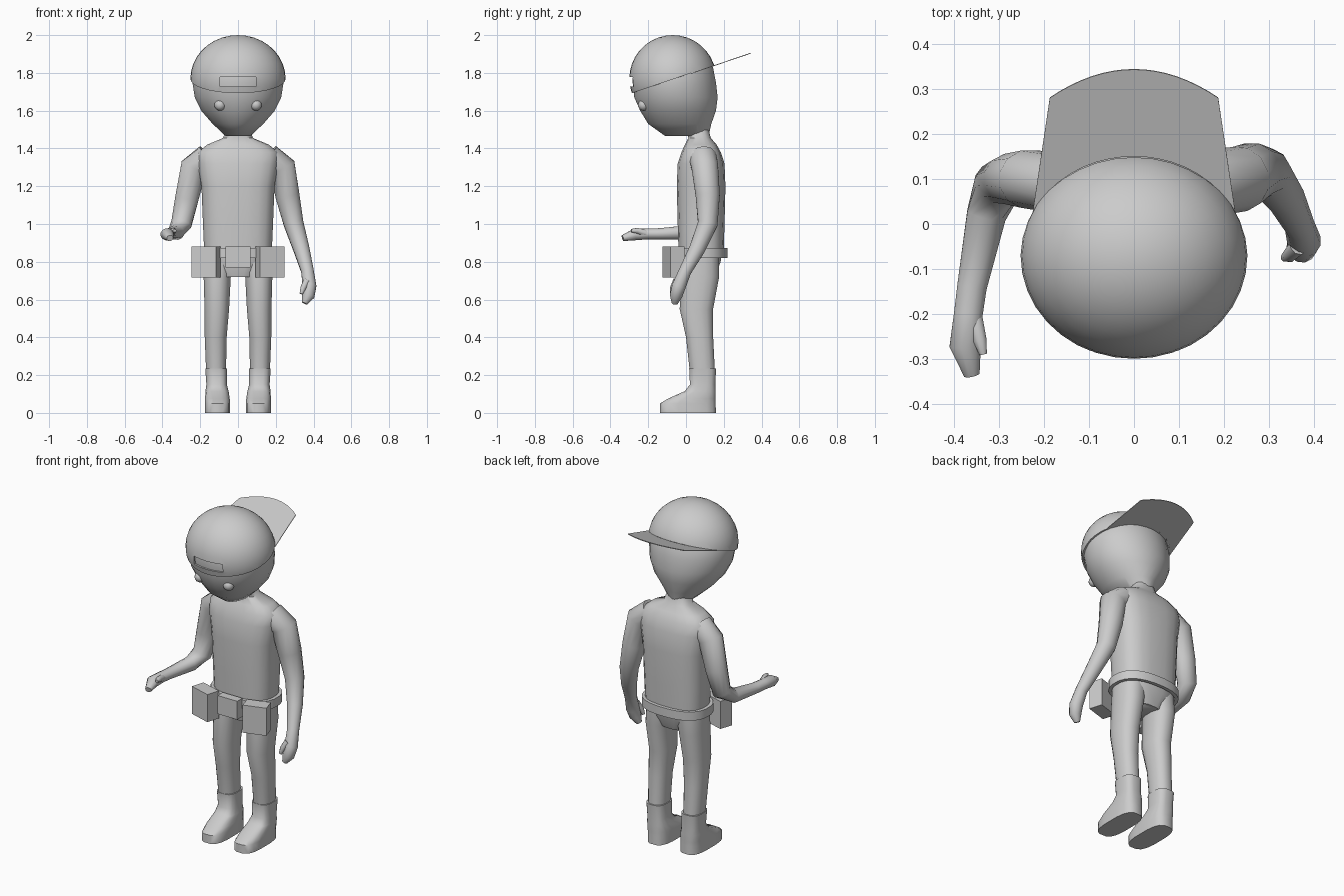
import bpy, bmesh, math
from mathutils import Vector, Matrix

if "Cube" in bpy.data.objects:
    bpy.data.objects.remove(bpy.data.objects["Cube"], do_unlink=True)

grey = bpy.data.materials.new("plain_grey")
grey.use_nodes = True
grey.diffuse_color = (0.6, 0.6, 0.6, 1)
grey.node_tree.nodes["Principled BSDF"].inputs["Base Color"].default_value = (0.6, 0.6, 0.6, 1)


def finish(name, bm, smooth=50, wall=0):
    """Turn a bmesh into a shaded object, with an optional wall thickness."""
    bmesh.ops.recalc_face_normals(bm, faces=bm.faces)
    mesh = bpy.data.meshes.new(name)
    bm.to_mesh(mesh)
    bm.free()
    mesh.materials.append(grey)
    ob = bpy.data.objects.new(name, mesh)
    bpy.context.collection.objects.link(ob)
    if wall:
        mod = ob.modifiers.new("wall", "SOLIDIFY")
        mod.thickness = wall
    bpy.ops.object.select_all(action="DESELECT")
    ob.select_set(True)
    bpy.context.view_layer.objects.active = ob
    if wall:
        bpy.ops.object.modifier_apply(modifier="wall")
    if smooth:
        bpy.ops.object.shade_smooth_by_angle(angle=math.radians(smooth))
    return ob


def skin(name, rings, caps=True, **kw):
    """Bridge a list of point rings into one surface."""
    bm = bmesh.new()
    loops = [[bm.verts.new(p) for p in ring] for ring in rings]
    n = len(loops[0])
    for a, b in zip(loops, loops[1:]):
        for i in range(n):
            j = (i + 1) % n
            bm.faces.new((a[i], a[j], b[j], b[i]))
    if caps:
        bm.faces.new(loops[0])
        bm.faces.new(loops[-1])
    return finish(name, bm, **kw)


def angles(n):
    return [2 * math.pi * (i + 0.5) / n for i in range(n)]


def stack(name, levels, side=1, sides=16, power=2, **kw):
    """Loft of level rings: (z, centre x, centre y, radius x, radius y)."""
    def soft(v):
        return math.copysign(abs(v) ** (2 / power), v)
    rings = [[(side * (cx + rx * soft(math.cos(a))), cy + ry * soft(math.sin(a)), z)
              for a in angles(sides)] for z, cx, cy, rx, ry in levels]
    return skin(name, rings, **kw)


def limb(name, path, sides=12, flat=1):
    """Tube along a path of (x, y, z, radius), rings square to the path."""
    pts = [Vector(p[:3]) for p in path]
    rings = []
    for i, p in enumerate(pts):
        t = (pts[min(i + 1, len(pts) - 1)] - pts[max(i - 1, 0)]).normalized()
        u = (Vector((1, 0, 0)) - t * t.x).normalized()
        v = t.cross(u) * flat
        rings.append([p + path[i][3] * (u * math.cos(a) + v * math.sin(a)) for a in angles(sides)])
    return skin(name, rings)


def box(name, centre, size, turn=0):
    bm = bmesh.new()
    bmesh.ops.create_cube(bm, size=1, matrix=Matrix.Translation(centre)
                          @ Matrix.Rotation(turn, 4, "Z") @ Matrix.Diagonal((*size, 1)))
    return finish(name, bm, smooth=0)


def ball(centre, radii, segments):
    bm = bmesh.new()
    bmesh.ops.create_uvsphere(bm, u_segments=segments, v_segments=segments // 2, radius=1,
                              matrix=Matrix.Translation(centre) @ Matrix.Diagonal((*radii, 1)))
    return bm


# Torso, neck and pelvis
stack("torso", [
    (0.84, 0, 0.08, 0.18, 0.12), (1.0, 0, 0.08, 0.187, 0.125), (1.2, 0, 0.08, 0.195, 0.13),
    (1.32, 0, 0.08, 0.215, 0.125), (1.38, 0, 0.08, 0.215, 0.105), (1.42, 0, 0.078, 0.165, 0.085),
    (1.455, 0, 0.072, 0.08, 0.06), (1.5, 0, 0.06, 0.065, 0.06)], sides=20, power=2.8)
stack("pelvis", [
    (0.87, 0, 0.08, 0.178, 0.115), (0.8, 0, 0.075, 0.178, 0.11), (0.72, 0, 0.07, 0.1, 0.085)],
    power=2.5)

# Head
stack("head", [
    (1.465, 0, 0.005, 0.065, 0.115), (1.53, 0, -0.033, 0.135, 0.168), (1.6, 0, -0.042, 0.196, 0.202),
    (1.67, 0, -0.053, 0.23, 0.222), (1.75, 0, -0.062, 0.243, 0.222), (1.83, 0, -0.068, 0.235, 0.212),
    (1.92, 0, -0.07, 0.17, 0.15), (1.97, 0, -0.07, 0.07, 0.06)], sides=28)
for side, word in ((1, "left"), (-1, "right")):
    finish(word + "_eye", ball((side * 0.095, -0.224, 1.63), (0.03, 0.03, 0.03), 16))

# Backward cap: dome trimmed along a sloping plane, with an opening in front
SLOPE, BASE = 0.34, 1.79
dome = ball((0, -0.07, 1.77), (0.252, 0.23, 0.23), 36)
bmesh.ops.bisect_plane(dome, geom=dome.verts[:] + dome.edges[:] + dome.faces[:],
                       plane_co=(0, 0, BASE), plane_no=(0, -SLOPE, 1), clear_inner=True)
cap = finish("cap", dome, wall=0.01)
cutter = box("cap_opening_cutter", (0, -0.28, 1.752), (0.19, 0.12, 0.05))
cutter.hide_render = True
cut = cap.modifiers.new("opening", "BOOLEAN")
cut.operation, cut.object = "DIFFERENCE", cutter
bpy.context.view_layer.objects.active = cap
bpy.ops.object.modifier_apply(modifier="opening")
bpy.data.objects.remove(cutter, do_unlink=True)

# Flat brim at the back of the cap
bm = bmesh.new()
rows = []
for i in range(17):
    t = i / 8 - 1
    inner = (0.225 * t, -0.07 + 0.22 * math.sqrt(1 - (0.9 * t) ** 2))
    outer = (0.187 * t, 0.28 + 0.063 * (1 - t * t))
    rows.append([bm.verts.new((x, y, BASE + SLOPE * y)) for x, y in (inner, outer)])
for a, b in zip(rows, rows[1:]):
    bm.faces.new((a[0], a[1], b[1], b[0]))
finish("cap_brim", bm, wall=0.004)

# Left arm hangs, right arm reaches forward
limb("left_arm", [
    (0.16, 0.09, 1.35, 0.075), (0.235, 0.1, 1.3, 0.073), (0.262, 0.115, 1.15, 0.066),
    (0.295, 0.115, 1.0, 0.054), (0.335, 0.06, 0.87, 0.044), (0.368, -0.005, 0.75, 0.034),
    (0.378, -0.038, 0.67, 0.038), (0.372, -0.053, 0.62, 0.034), (0.352, -0.06, 0.58, 0.016)])
limb("left_thumb", [(0.365, -0.05, 0.7, 0.02), (0.345, -0.07, 0.66, 0.016), (0.334, -0.075, 0.63, 0.009)], 8)
limb("right_arm", [
    (-0.16, 0.09, 1.35, 0.075), (-0.235, 0.1, 1.3, 0.073), (-0.272, 0.1, 1.13, 0.064),
    (-0.3, 0.09, 1.0, 0.056), (-0.328, 0.02, 0.955, 0.045), (-0.36, -0.14, 0.948, 0.034),
    (-0.368, -0.2, 0.948, 0.033), (-0.375, -0.27, 0.945, 0.036), (-0.36, -0.335, 0.925, 0.018)], flat=0.9)
limb("right_thumb", [(-0.355, -0.21, 0.95, 0.02), (-0.342, -0.26, 0.965, 0.016), (-0.335, -0.29, 0.965, 0.009)], 8)

# Legs, boots and belt pouches
for side, word in ((1, "left"), (-1, "right")):
    stack(word + "_leg", [
        (0.86, 0.093, 0.075, 0.085, 0.1), (0.72, 0.11, 0.075, 0.073, 0.102),
        (0.55, 0.112, 0.055, 0.066, 0.09), (0.4, 0.118, 0.072, 0.059, 0.073),
        (0.2, 0.116, 0.088, 0.053, 0.067)], side, power=2.3)
    stack(word + "_boot", [
        (0.235, 0.116, 0.088, 0.058, 0.072), (0.15, 0.113, 0.088, 0.055, 0.068),
        (0.115, 0.111, 0.075, 0.062, 0.083), (0.075, 0.109, 0.03, 0.066, 0.128),
        (0.05, 0.108, 0.01, 0.067, 0.149), (0, 0.108, 0.01, 0.067, 0.15)], side, power=3)
    box(word + "_pouch", (side * 0.17, -0.065, 0.798), (0.135, 0.08, 0.165), side * 0.3)
box("belt_buckle", (0, -0.075, 0.825), (0.13, 0.05, 0.11))
stack("belt", [(0.82, 0, 0.08, 0.205, 0.142), (0.872, 0, 0.08, 0.205, 0.142)],
      sides=24, power=2.4, caps=False, wall=0.02)
